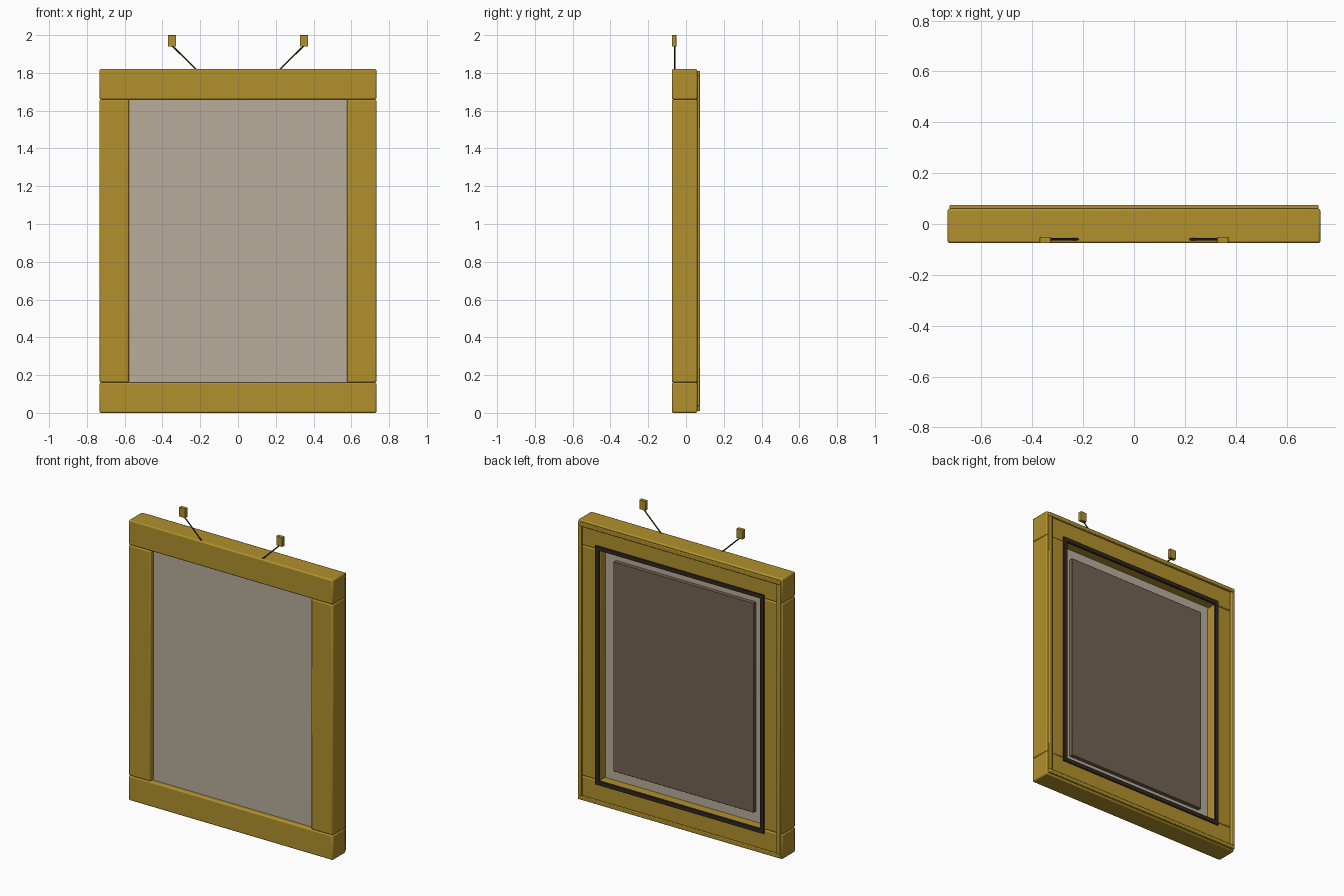
import bpy
from mathutils import Vector

if "Cube" in bpy.data.objects:
    bpy.data.objects.remove(bpy.data.objects["Cube"])


def material(name, rgb):
    m = bpy.data.materials.new(name)
    m.diffuse_color = (*rgb, 1)
    m.use_nodes = True
    m.node_tree.nodes["Principled BSDF"].inputs["Base Color"].default_value = m.diffuse_color
    return m


GOLD = material("gold", (0.44, 0.28, 0.025))
DARK = material("dark", (0.03, 0.02, 0.014))
GREY = material("canvas", (0.48, 0.42, 0.33))
BROWN = material("backing", (0.17, 0.125, 0.085))


def box(name, x, y, z, mat, bevel=0.0):
    """Box from (min, max) ranges, with optional rounded edges."""
    bpy.ops.mesh.primitive_cube_add(size=1)
    o = bpy.context.object
    o.name = name
    for v in o.data.vertices:
        v.co = [r[0] if c < 0 else r[1] for r, c in zip((x, y, z), v.co)]
    o.data.materials.append(mat)
    if bevel:
        b = o.modifiers.new("bevel", "BEVEL")
        b.width = bevel
        b.segments = 2
        bpy.ops.object.shade_smooth_by_angle()
    return o


def border(name, half, z0, z1, wx, wz, y, mat, bevel):
    """Rectangular border: full-width rails with side strips between them."""
    for part, z in (("bottom", (z0, z0 + wz)), ("top", (z1 - wz, z1))):
        box(f"{name}_{part}", (-half, half), y, z, mat, bevel)
    for part, x in (("left", (-half, wx - half)), ("right", (half - wx, half))):
        box(f"{name}_{part}", x, y, (z0 + wz, z1 - wz), mat, bevel)


# Main frame, thin outer back trim, dark lip round the opening
border("frame", 0.733, 0.0, 1.82, 0.156, 0.161, (-0.075, 0.06), GOLD, 0.008)
border("back_trim", 0.725, 0.01, 1.81, 0.025, 0.025, (0.058, 0.075), GOLD, 0.004)
border("dark_lip", 0.605, 0.135, 1.685, 0.026, 0.026, (0.052, 0.068), DARK, 0)

# Picture panel and its smaller backing board
box("picture_panel", (-0.582, 0.582), (-0.045, 0.0), (0.155, 1.665), GREY)
box("backing_board", (-0.504, 0.504), (-0.005, 0.025), (0.23, 1.59), BROWN, 0.003)

# Hanging brackets and slanted wires
for side, s in (("left", -1), ("right", 1)):
    xs = sorted((s * 0.327, s * 0.371))
    box(f"hanger_block_{side}", xs, (-0.075, -0.051), (1.939, 2.0), GOLD, 0.002)
    a, b = Vector((s * 0.347, -0.06, 1.942)), Vector((s * 0.21, -0.06, 1.808))
    bpy.ops.mesh.primitive_cylinder_add(vertices=12, radius=0.004,
                                        depth=(b - a).length, location=(a + b) / 2)
    wire = bpy.context.object
    wire.name = f"hanger_wire_{side}"
    wire.rotation_euler = (b - a).to_track_quat("Z", "Y").to_euler()
    wire.data.materials.append(DARK)
    bpy.ops.object.shade_smooth_by_angle()
